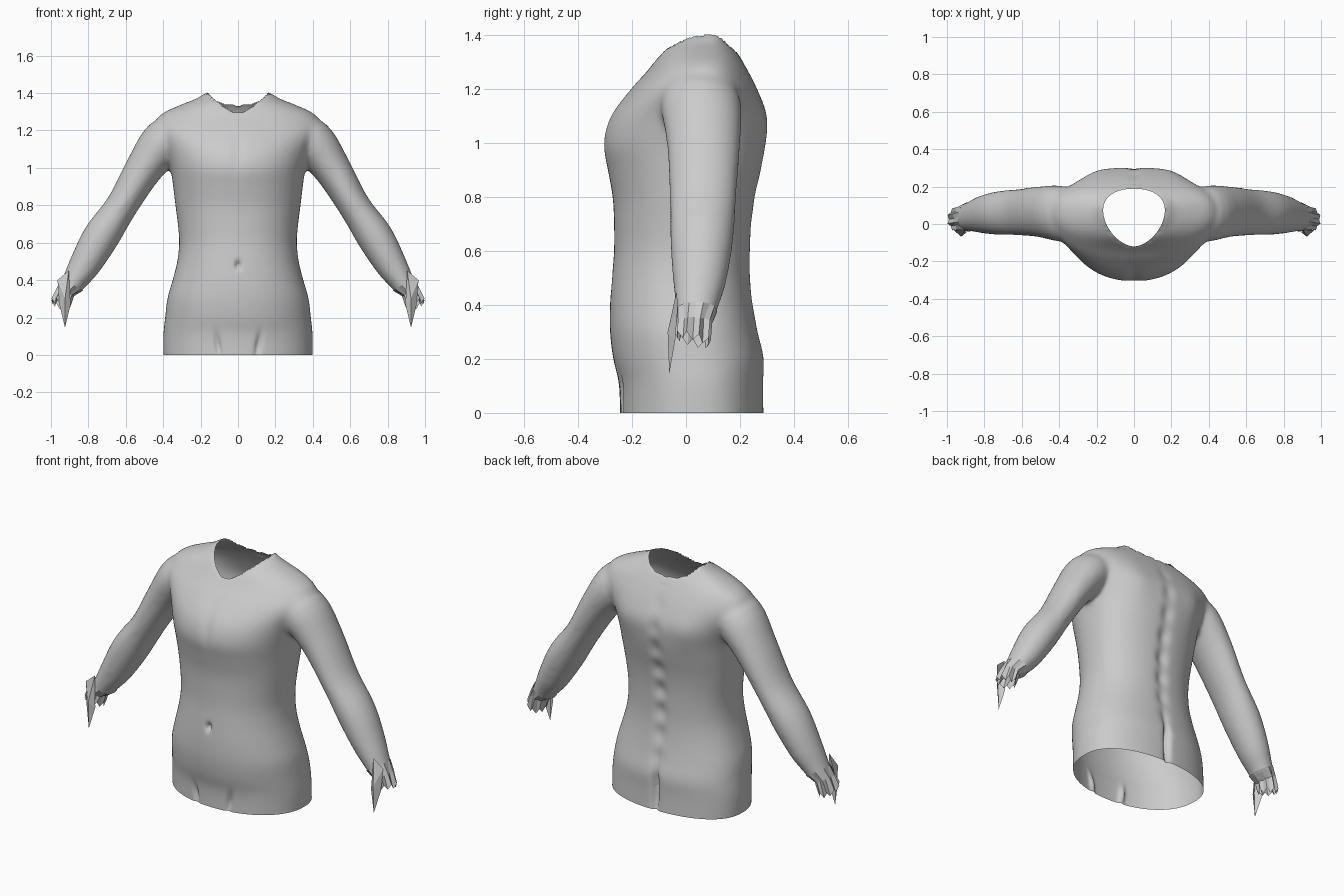
import bpy, bmesh, math
from mathutils import Vector

if "Cube" in bpy.data.objects:
    bpy.data.objects.remove(bpy.data.objects["Cube"])

grey = bpy.data.materials.new("light grey cloth")
grey.diffuse_color = (0.6, 0.6, 0.6, 1)
grey.use_nodes = True
grey.node_tree.nodes["Principled BSDF"].inputs["Base Color"].default_value = grey.diffuse_color


def spline(keys, sub=4):
    """Catmull-Rom interpolation through tuples of numbers."""
    out = []
    for i in range(len(keys) - 1):
        k0, k1 = keys[max(i - 1, 0)], keys[i]
        k2, k3 = keys[i + 1], keys[min(i + 2, len(keys) - 1)]
        for s in range(sub):
            t = s / sub
            out.append(tuple(
                0.5 * (2 * b + (c - a) * t + (2 * a - 5 * b + 4 * c - d) * t * t
                       + (3 * b - a - 3 * c + d) * t ** 3)
                for a, b, c, d in zip(k0, k1, k2, k3)))
    return out + [keys[-1]]


def loft(bm, rings, capped=True):
    rows = [[bm.verts.new(p) for p in r] for r in rings]
    n = len(rows[0])
    for a, b in zip(rows, rows[1:]):
        for i in range(n):
            j = (i + 1) % n
            bm.faces.new((a[i], a[j], b[j], b[i]))
    if capped:
        bm.faces.new(rows[0])
        bm.faces.new(rows[-1])


def to_object(name, bm):
    bmesh.ops.recalc_face_normals(bm, faces=bm.faces[:])
    me = bpy.data.meshes.new(name)
    bm.to_mesh(me)
    bm.free()
    ob = bpy.data.objects.new(name, me)
    bpy.context.collection.objects.link(ob)
    me.materials.append(grey)
    return ob


def power(v, e):
    return math.copysign(abs(v) ** e, v)


# Torso: height, half width, front y, back y
torso = [(-0.06, .40, -.245, .29), (0.1, .40, -.248, .287), (0.2, .39, -.27, .29),
         (0.3, .378, -.282, .268), (0.4, .35, -.282, .25), (0.5, .325, -.275, .24),
         (0.6, .315, -.267, .24), (0.7, .322, -.267, .245), (0.8, .335, -.272, .258),
         (0.9, .347, -.29, .28), (1.0, .362, -.307, .298), (1.1, .395, -.28, .302),
         (1.2, .45, -.205, .265), (1.26, .435, -.15, .235), (1.3, .39, -.118, .212),
         (1.34, .30, -.09, .187), (1.37, .225, -.06, .165), (1.405, .165, -.01, .15),
         (1.42, .1, .03, .12)]
N = 48
rings = []
for z, w, yf, yb in spline(torso):
    ring = []
    for i in range(N):
        a = 2 * math.pi * i / N
        c, s = math.cos(a), math.sin(a)
        mid = (yf + yb) / 2 + .02
        e = 0.95 if s < 0 else 0.82
        ring.append((w * power(c, .93), mid + power(s, e) * (yb - mid if s > 0 else mid - yf), z))
    rings.append(ring)
bm = bmesh.new()
loft(bm, rings)

# Sleeves: x, z, radius across, y centre, y radius
sleeve = [(.28, 1.20, .10, .04, .13), (.39, 1.14, .125, .055, .15), (.50, 1.0, .102, .065, .137),
          (.62, .80, .086, .063, .124), (.73, .635, .098, .058, .117),
          (.82, .48, .085, .050, .098), (.89, .37, .062, .038, .075), (.96, .24, .05, .03, .062)]
path = spline(sleeve)
for side in (1, -1):
    rings = []
    for i, (x, z, r, yc, ry) in enumerate(path):
        p, q = path[max(i - 1, 0)], path[min(i + 1, len(path) - 1)]
        d = Vector((q[0] - p[0], q[1] - p[1])).normalized()
        rings.append([(side * (x - d.y * r * math.cos(a)), yc + ry * math.sin(a),
                       z + d.x * r * math.cos(a))
                      for a in (2 * math.pi * k / 24 for k in range(24))])
    loft(bm, rings)
draft = to_object("shirt_draft", bm)

# Fuse torso and sleeves into one skin
mod = draft.modifiers.new("fuse", 'REMESH')
mod.mode = 'VOXEL'
mod.voxel_size = 0.012
dg = bpy.context.evaluated_depsgraph_get()
fused = bpy.data.meshes.new_from_object(draft.evaluated_get(dg))
bm = bmesh.new()
bm.from_mesh(fused)
bpy.data.objects.remove(draft)
for _ in range(8):
    bmesh.ops.smooth_vert(bm, verts=bm.verts[:], factor=0.5,
                          use_axis_x=True, use_axis_y=True, use_axis_z=True)

# Soft relief: spine, seat cleft, shoulder blades, navel, hem creases
bm.normal_update()


def bump(v, centre, width):
    return math.exp(-((v - centre) / width) ** 2)


for v in bm.verts:
    x, y, z = v.co
    ax = abs(x)
    if ax > 0.33 or z > 1.3:
        continue
    if v.normal.y > 0.3:
        fade = bump(z, .7, .48)
        v.co.y -= .02 * bump(ax, 0, .035) * fade * (.7 + .3 * math.sin(z * 48))
        v.co.y -= .035 * bump(ax, 0, .016) * bump(z, .12, .13)
        v.co.y += .010 * bump(ax, .2, .08) * bump(z, 1.08, .12)
    elif v.normal.y < -0.3:
        v.co.y += .03 * bump(ax, 0, .012) * bump(z, .48, .022)
        v.co.y += .02 * bump(ax, .10 + z * .15, .014) * bump(z, .05, .06)
        v.co.y += .008 * bump(ax, 0, .03) * bump(z, 1.08, .1)

# Open hem and wrists
bmesh.ops.bisect_plane(bm, geom=bm.verts[:] + bm.edges[:] + bm.faces[:], plane_co=(0, 0, 0),
                       plane_no=(0, 0, -1), clear_outer=True)
for side in (1, -1):
    vs = [v for v in bm.verts if v.co.x * side > .6]
    es = {e for v in vs for e in v.link_edges}
    fs = {f for v in vs for f in v.link_faces}
    bmesh.ops.bisect_plane(bm, geom=vs + list(es) + list(fs), plane_co=(side * .89, 0, .37),
                           plane_no=(side * .52, 0, -.85), clear_outer=True)


# Egg-shaped neck opening
def egg(co):
    t = co.y - .07
    b, p = (.118, 2.3) if t > 0 else (.19, 1.75)
    return (abs(co.x / .165) ** p + abs(t / b) ** p) ** (1 / p)


bmesh.ops.delete(bm, geom=[v for v in bm.verts if v.co.z > 1.15 and egg(v.co) < 1], context='VERTS')
for v in bm.verts:
    if v.is_boundary and v.co.z > 1.15:
        k = 1 / egg(v.co)
        v.co.x *= k
        v.co.y = .07 + (v.co.y - .07) * k
for f in bm.faces:
    f.smooth = True
to_object("shirt_body", bm)

# Ragged cuffs: crumpled tube plus a hanging torn point
bm = bmesh.new()
M = 18
rows = [[], [], []]
for i in range(M):
    a = 2 * math.pi * i / M
    c, s = math.cos(a), math.sin(a)
    zig = 1 if i % 2 else -1
    rows[0].append((.885 + .057 * c, .038 + .078 * s, .378 + .034 * c))
    rows[1].append((.925 + (.042 + .007 * zig) * c, .03 + (.062 + .006 * zig) * s, .335 + .02 * c))
    rows[2].append((.945 + (.05 + .005 * zig) * c, .025 + (.062 + .006 * zig) * s,
                    .272 + .014 * zig + .012 * c - .015 * s))
loft(bm, rows, capped=False)
torn = [bm.verts.new(p) for p in ((.905, -.035, .45), (.965, -.03, .40), (.955, -.04, .27),
                                  (.925, -.062, .145), (.895, -.045, .27), (.925, -.068, .30))]
for i in range(5):
    bm.faces.new((torn[i], torn[(i + 1) % 5], torn[5]))
cuffs = to_object("ragged_cuffs", bm)
cuffs.modifiers.new("both sides", 'MIRROR').use_mirror_merge = False
